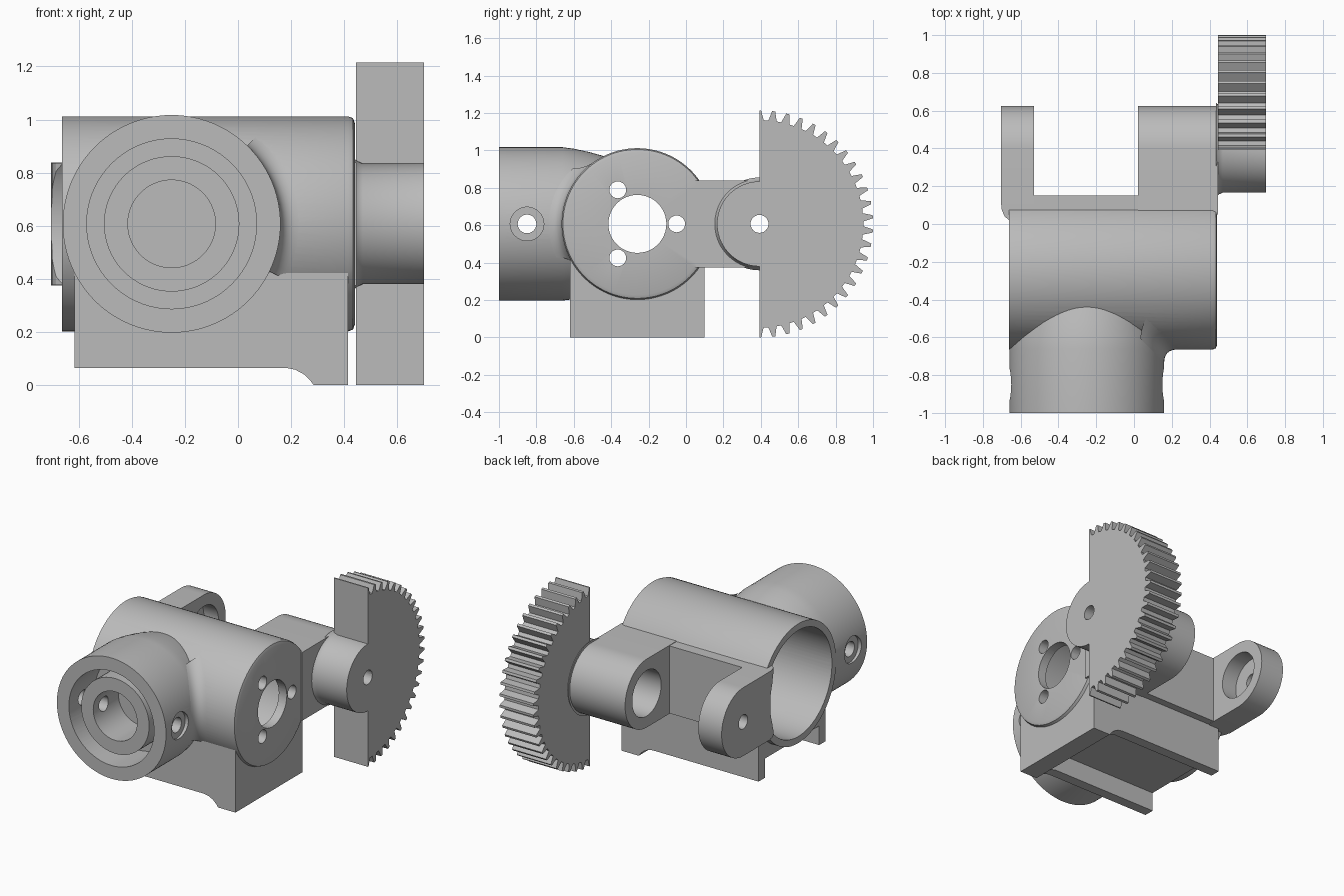
import bpy, bmesh, math
from mathutils import Vector

if "Cube" in bpy.data.objects:
    bpy.data.objects.remove(bpy.data.objects["Cube"], do_unlink=True)

grey = bpy.data.materials.new("plain_grey")
grey.use_nodes = True
grey.diffuse_color = (0.5, 0.5, 0.5, 1)
grey.node_tree.nodes["Principled BSDF"].inputs["Base Color"].default_value = (0.5, 0.5, 0.5, 1)

ZC = 0.607                 # height shared by every axis
BODY_Y, ARM_Y = -0.26, 0.393
BARREL_X = -0.25
BODY_R, BARREL_R, ARM_R = 0.405, 0.41, 0.232
AXES = {
    "x": lambda a, b, h: Vector((h, a, b)),
    "y": lambda a, b, h: Vector((a, h, b)),
    "z": lambda a, b, h: Vector((a, b, h)),
}


def finish(name, bm):
    bmesh.ops.remove_doubles(bm, verts=bm.verts, dist=1e-5)
    bmesh.ops.recalc_face_normals(bm, faces=bm.faces)
    mesh = bpy.data.meshes.new(name)
    bm.to_mesh(mesh)
    bm.free()
    mesh.materials.append(grey)
    obj = bpy.data.objects.new(name, mesh)
    bpy.context.collection.objects.link(obj)
    return obj


def lathe(name, axis, centre, profile, steps=72):
    """Turn a (radius, distance) profile round an axis."""
    bm = bmesh.new()
    vs = [bm.verts.new((r, 0, h)) for r, h in profile]
    edges = [bm.edges.new(p) for p in zip(vs, vs[1:])]
    bmesh.ops.spin(bm, geom=vs + edges, cent=(0, 0, 0), axis=(0, 0, 1),
                   angle=math.tau, steps=steps, use_duplicate=False)
    for v in bm.verts:
        v.co = AXES[axis](v.co.x + centre[0], v.co.y + centre[1], v.co.z)
    return finish(name, bm)


def rod(name, axis, centre, r, lo, hi, steps=48):
    return lathe(name, axis, centre, [(0, lo), (r, lo), (r, hi), (0, hi)], steps)


def prism(name, axis, outline, lo, hi):
    bm = bmesh.new()
    low, high = ([bm.verts.new(AXES[axis](a, b, h)) for a, b in outline] for h in (lo, hi))
    bm.faces.new(low)
    bm.faces.new(high)
    n = len(outline)
    for i in range(n):
        j = (i + 1) % n
        bm.faces.new((low[i], low[j], high[j], high[i]))
    return finish(name, bm)


def box(name, x, y, z):
    return prism(name, "z", [(x[0], y[0]), (x[1], y[0]), (x[1], y[1]), (x[0], y[1])], *z)


def combine(target, others, operation):
    for other in others:
        mod = target.modifiers.new("join", "BOOLEAN")
        mod.operation, mod.solver, mod.object = operation, "EXACT", other
        with bpy.context.temp_override(object=target, active_object=target):
            bpy.ops.object.modifier_apply(modifier=mod.name)
        bpy.data.objects.remove(other, do_unlink=True)


def arm_outline(start):
    arc = [math.radians(a) for a in range(-90, 91, 6)]
    return ([(start, ZC + ARM_R), (start, ZC - ARM_R)] +
            [(ARM_Y + ARM_R * math.cos(a), ZC + ARM_R * math.sin(a)) for a in arc])


# Main housing with a rounded closed end
body = lathe("housing", "x", (BODY_Y, ZC), [
    (0, -0.662), (BODY_R, -0.662), (BODY_R, 0.415), (0.398, 0.433), (0.38, 0.44), (0, 0.44)], 96)

# Front barrel, tapering where it blends into the housing
barrel = lathe("barrel", "y", (BARREL_X, ZC), [
    (0, -1), (BARREL_R, -1), (BARREL_R, -0.66), (0.402, -0.6), (0.385, -0.52),
    (0.36, -0.43), (0.3, -0.36), (0, -0.36)], 96)

# Base with a foot on one side
base = prism("base", "y", [
    (-0.615, 0.46), (-0.615, 0.065), (0.18, 0.065), (0.215, 0.058), (0.247, 0.041),
    (0.27, 0.02), (0.285, 0), (0.415, 0), (0.415, 0.46)], -0.62, 0.1)
channel = box("channel", (-0.8, 0.25), (-0.55, 0.03), (-0.1, 0.195))
combine(base, [channel], "DIFFERENCE")

# Flat rear wall and the two hinge arms
rear_wall = box("rear_wall", (-0.65, 0.43), (-0.1, 0.15), (ZC - 0.229, ZC + 0.229))
right_shoulder = prism("shoulder", "z", [
    (-0.531, 0), (-0.655, 0.015), (-0.685, 0.04), (-0.7, 0.075), (-0.704, 0.12), (-0.531, 0.12)],
    ZC - 0.23, ZC + 0.23)
right_arm = prism("right_arm", "x", arm_outline(0.1), -0.705, -0.53)
left_arm = prism("left_arm", "x", arm_outline(0.05), 0.02, 0.446)
combine(body, [barrel, base, rear_wall, right_shoulder, right_arm, left_arm], "UNION")

# Main bore, centre hole and three fixing holes
cutters = [rod("bore", "x", (BODY_Y, ZC), 0.36, -0.8, 0.38, 90),
           rod("centre_hole", "x", (BODY_Y, ZC), 0.155, 0.3, 0.6)]
for k in range(3):
    a = k * math.tau / 3
    cutters.append(rod("fixing_hole", "x", (BODY_Y + 0.21 * math.cos(a), ZC + 0.21 * math.sin(a)),
                       0.045, 0.3, 0.6, 24))

# Barrel mouth: ring groove, recessed inner tube and its bore
cutters.append(lathe("mouth", "y", (BARREL_X, ZC), [
    (0, -1.1), (0.32, -1.1), (0.32, -0.72), (0.255, -0.72), (0.255, -0.96),
    (0.165, -0.96), (0.165, -0.69), (0, -0.69)]))

# Cross hole with a sunk seat on each side
cutters.append(rod("cross_hole", "x", (-0.85, ZC), 0.05, -0.9, 0.3, 24))
for lo, hi in ((-0.9, -0.635), (0.135, 0.3)):
    cutters.append(rod("seat", "x", (-0.85, ZC), 0.09, lo, hi, 32))

# Hinge sockets and axle hole
cutters.append(rod("right_socket", "x", (ARM_Y, ZC), 0.155, -0.64, -0.4))
cutters.append(rod("left_socket", "x", (ARM_Y, ZC), 0.155, -0.1, 0.36))
cutters.append(rod("axle_hole", "x", (ARM_Y, ZC), 0.048, -0.9, 0.9, 24))
combine(body, cutters, "DIFFERENCE")

# Half-round gear
TEETH = 25
pitch = math.pi / TEETH
TIP, ROOT = 0.607, 0.555
polar = [(-math.pi / 2, TIP)]
for k in range(TEETH + 1):
    for part, r in ((-0.32, ROOT), (-0.11, TIP), (0.11, TIP), (0.32, ROOT)):
        a = -math.pi / 2 + (k + part) * pitch
        if abs(a) < math.pi / 2:
            polar.append((a, r))
polar.append((math.pi / 2, TIP))
gear = prism("sector_gear", "x",
             [(ARM_Y + r * math.cos(a), ZC + r * math.sin(a)) for a, r in polar], 0.445, 0.7)
hub = lathe("hub", "x", (ARM_Y, ZC), [
    (0, 0.435), (0.248, 0.435), (0.236, 0.45), (0.227, 0.47), (0.227, 0.7), (0, 0.7)])
combine(gear, [hub], "UNION")
combine(gear, [rod("gear_hole", "x", (ARM_Y, ZC), 0.048, 0.3, 0.9, 24)], "DIFFERENCE")

# Curved fillet between barrel and housing
bm = bmesh.new()
rows = []
for deg in range(-26, 47, 4):
    t = math.radians(deg)
    size = 0.07
    out = Vector((math.cos(t), 0, math.sin(t)))
    centre = Vector((BARREL_X, 0, ZC))

    def on_body(p):
        p.y = BODY_Y - math.sqrt(max(0, BODY_R ** 2 - (p.z - ZC) ** 2))
        return p

    corner = on_body(centre + out * BARREL_R)
    start = corner - Vector((0, size, 0))
    end = on_body(centre + out * (BARREL_R + size))
    rows.append([bm.verts.new(start * (1 - s) ** 2 + corner * 2 * s * (1 - s) + end * s ** 2)
                 for s in (i / 8 for i in range(9))])
for r0, r1 in zip(rows, rows[1:]):
    for i in range(8):
        bm.faces.new((r0[i], r0[i + 1], r1[i + 1], r1[i]))
fillet = finish("barrel_fillet", bm)
if sum(f.normal.y for f in fillet.data.polygons) > 0:
    fillet.data.flip_normals()

# Smooth shading with sharp edges kept
for obj in (body, gear, fillet):
    bpy.ops.object.select_all(action="DESELECT")
    obj.select_set(True)
    bpy.context.view_layer.objects.active = obj
    bpy.ops.object.shade_smooth_by_angle(angle=math.radians(25))
